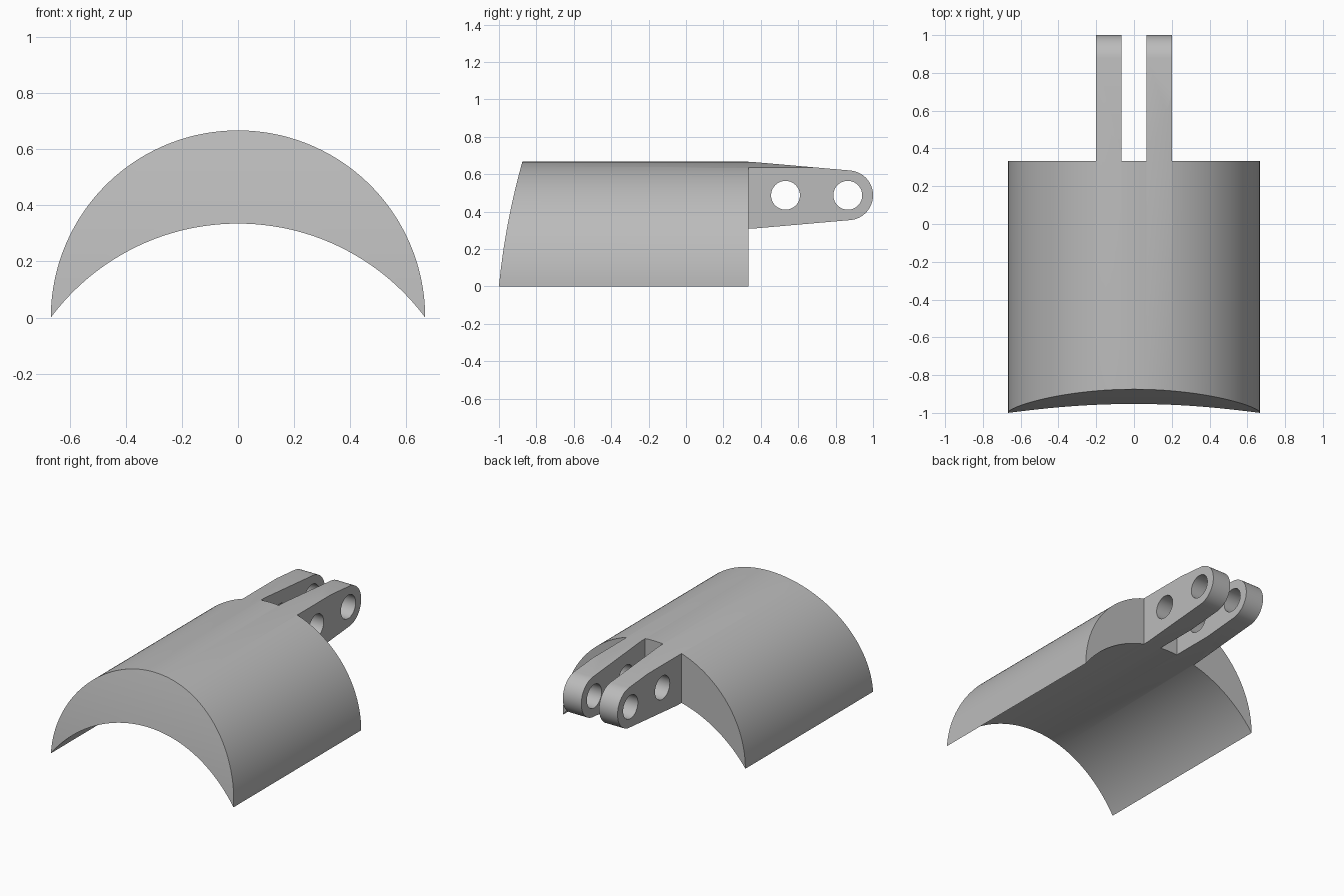
import bpy, bmesh
from math import sin, cos, pi, sqrt, asin, atan2, radians
from mathutils import Matrix

if "Cube" in bpy.data.objects:
    bpy.data.objects.remove(bpy.data.objects["Cube"])

R = 0.667                                   # outer radius, centred on the ground
CROWN = 0.335                               # height of the inner arch
RI = (R * R + CROWN * CROWN) / (2 * CROWN)  # inner radius through both tips
BACK = 0.333                                # back end of the shell
EYE_Y, EYE_Z, EYE_R = 0.867, 0.487, 0.133   # rounded end of the arms

grey = bpy.data.materials.new("plain grey")
grey.use_nodes = True
grey.diffuse_color = (0.5, 0.5, 0.5, 1)
grey.node_tree.nodes["Principled BSDF"].inputs["Base Color"].default_value = (0.5, 0.5, 0.5, 1)


def add_object(name, bm):
    bmesh.ops.recalc_face_normals(bm, faces=bm.faces)
    mesh = bpy.data.meshes.new(name)
    bm.to_mesh(mesh)
    bm.free()
    obj = bpy.data.objects.new(name, mesh)
    bpy.context.collection.objects.link(obj)
    return obj


def box(name, x0, x1, y0, y1, z0, z1):
    bm = bmesh.new()
    bmesh.ops.create_cube(bm, size=1, matrix=Matrix.LocRotScale(
        ((x0 + x1) / 2, (y0 + y1) / 2, (z0 + z1) / 2), None, (x1 - x0, y1 - y0, z1 - z0)))
    return add_object(name, bm)


def side_prism(name, profile, half):
    """Extrude a (y, z) outline across x."""
    bm = bmesh.new()
    face = bm.faces.new([bm.verts.new((-half, y, z)) for y, z in profile])
    out = bmesh.ops.extrude_face_region(bm, geom=[face])["geom"]
    bmesh.ops.translate(bm, vec=(2 * half, 0, 0),
                        verts=[v for v in out if isinstance(v, bmesh.types.BMVert)])
    return add_object(name, bm)


def circle(y, z, r, a0, a1, n):
    return [(y + r * cos(a0 + (a1 - a0) * i / n), z + r * sin(a0 + (a1 - a0) * i / n))
            for i in range(n + 1)]


# Crescent shell with a bowed, leaning front
N, K = 96, 8
bm = bmesh.new()
front, rear = [], []
for i in range(N + 1):
    t = pi * i / N
    x, top = R * cos(t), R * sin(t)
    low = sqrt(max(RI * RI - x * x, 0)) - (RI - CROWN)
    zs = [low + (top - low) * k / K for k in range(K + 1)]
    front.append([bm.verts.new((x, -1 + 0.095 * z + 0.139 * z * z, z)) for z in zs])
    rear.append([bm.verts.new((x, 1.05, z)) for z in zs])
for i in range(N):
    for g in (front, rear):
        for k in range(K):
            bm.faces.new((g[i][k], g[i + 1][k], g[i + 1][k + 1], g[i][k + 1]))
    for k in (0, K):
        bm.faces.new((front[i][k], front[i + 1][k], rear[i + 1][k], rear[i][k]))
bmesh.ops.remove_doubles(bm, verts=bm.verts, dist=1e-4)
bmesh.ops.dissolve_degenerate(bm, edges=bm.edges, dist=1e-5)
body = add_object("arched_shell_with_hinge_arms", bm)
body.data.materials.append(grey)

# Space beside and between the arms
cutters = [(box("right_space", -0.9, -0.2, BACK, 1.2, -0.2, 0.9), 'DIFFERENCE'),
           (box("left_space", 0.2, 0.9, BACK, 1.2, -0.2, 0.9), 'DIFFERENCE'),
           (box("arm_gap", -0.065, 0.065, BACK, 1.2, -0.2, 0.9), 'DIFFERENCE')]

# Tapered side outline, tangent to the rounded eye
dy, dz = EYE_Y - BACK, R - EYE_Z
slope = atan2(dz, dy) - asin(EYE_R / sqrt(dy * dy + dz * dz))
a = pi / 2 - slope
step = BACK + 0.003
outline = [(-1.2, -0.2), (step, -0.2), (step, EYE_Z - dz)]
outline += circle(EYE_Y, EYE_Z, EYE_R, -a, a, 32)
outline += [(step, R), (step, 0.9), (-1.2, 0.9)]
cutters.append((side_prism("side_outline", outline, 0.8), 'INTERSECT'))

# Pin holes through both arms
for y in (0.532, 0.865):
    cutters.append((side_prism("pin_hole", circle(y, EYE_Z, 0.077, 0, 2 * pi, 48)[:-1], 0.4),
                    'DIFFERENCE'))

bpy.ops.object.select_all(action='DESELECT')
bpy.context.view_layer.objects.active = body
body.select_set(True)
for cutter, operation in cutters:
    mod = body.modifiers.new(cutter.name, 'BOOLEAN')
    mod.operation, mod.object, mod.solver = operation, cutter, 'EXACT'
    bpy.ops.object.modifier_apply(modifier=mod.name)
    bpy.data.objects.remove(cutter)

bpy.ops.object.shade_smooth_by_angle(angle=radians(30))
